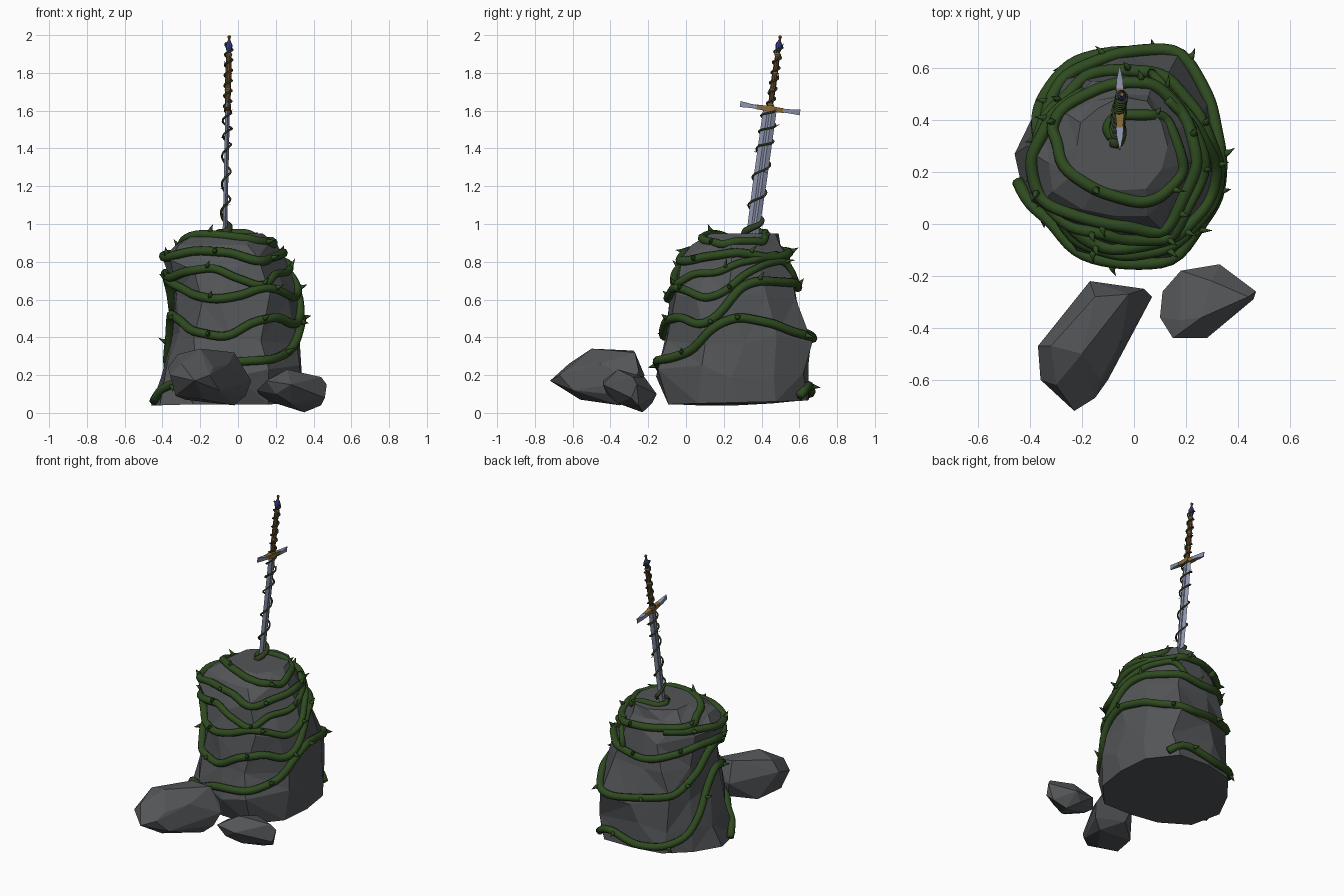
import bpy, bmesh, random
from math import sin, cos, pi, radians
from mathutils import Vector, Matrix
from mathutils.bvhtree import BVHTree

if "Cube" in bpy.data.objects:
    bpy.data.objects.remove(bpy.data.objects["Cube"])

random.seed(4)

def mat(name, c):
    m = bpy.data.materials.new(name)
    m.diffuse_color = (*c, 1)
    m.use_nodes = True
    m.node_tree.nodes["Principled BSDF"].inputs["Base Color"].default_value = m.diffuse_color
    return m

STONE = mat("stone", (.085, .09, .095))
GREEN = mat("vine_green", (.028, .07, .014))
DARKGREEN = mat("tendril_green", (.03, .05, .015))
STEEL = mat("steel", (.27, .3, .42))
GOLD = mat("gold", (.24, .14, .04))
LEATHER = mat("leather", (.13, .06, .025))
BLUE = mat("blue_gem", (.04, .05, .3))

def finish(name, bm, m, smooth=False):
    bmesh.ops.recalc_face_normals(bm, faces=bm.faces)
    me = bpy.data.meshes.new(name)
    for f in bm.faces:
        f.smooth = smooth
    bm.to_mesh(me)
    bm.free()
    me.materials.append(m)
    ob = bpy.data.objects.new(name, me)
    bpy.context.collection.objects.link(ob)
    return ob

def loft(bm, rings):
    """Skin a list of equal-length point rings and cap both ends."""
    vs = [[bm.verts.new(p) for p in r] for r in rings]
    n = len(vs[0])
    for a, b in zip(vs, vs[1:]):
        for i in range(n):
            bm.faces.new((a[i], a[(i + 1) % n], b[(i + 1) % n], b[i]))
    bm.faces.new(vs[0][::-1])
    bm.faces.new(vs[-1])

# ---- main boulder: lofted radii at 30 degree steps, irregular facets
CX, CY = -.05, .27
BASE_Z = (.055, .06, .065, .07, .065, .05, .04, .04, .045, .045, .045, .05)
RADII = [
    (.05, (.38, .41, .43, .38, .39, .37, .41, .42, .38, .36, .42, .41)),
    (.22, (.39, .41, .44, .38, .37, .35, .36, .36, .41, .43, .47, .42)),
    (.40, (.38, .40, .46, .39, .36, .32, .30, .32, .37, .38, .41, .40)),
    (.62, (.37, .35, .36, .32, .34, .31, .285, .31, .35, .36, .39, .38)),
    (.78, (.32, .29, .30, .28, .30, .32, .35, .36, .33, .31, .33, .31)),
    (.89, (.26, .23, .25, .23, .23, .26, .28, .30, .26, .24, .26, .25)),
    (.95, (.18, .18, .20, .19, .17, .18, .17, .20, .18, .17, .19, .18))]
rings = []
for k, (z, rr) in enumerate(RADII):
    ring = []
    for i, r in enumerate(rr):
        a = radians(i * 30 + (random.uniform(-8, 8) if 0 < k < 6 else 0))
        dz = random.uniform(-.045, .045) if 0 < k < 5 else 0
        ring.append((CX + r * cos(a), CY + r * sin(a) + (.03 if k == 6 else 0),
                     z + dz if k else BASE_Z[i]))
    rings.append(ring)
bm = bmesh.new()
loft(bm, rings)
bmesh.ops.triangulate(bm, faces=[f for f in bm.faces if len(f.verts) == 4 or f.calc_center_median().z < .1])
bmesh.ops.recalc_face_normals(bm, faces=bm.faces)
bvh = BVHTree.FromBMesh(bm)
finish("main_boulder", bm, STONE)

# ---- two small rocks: convex hulls
def hull_rock(name, pts):
    bm = bmesh.new()
    for p in pts:
        bm.verts.new(p)
    g = bmesh.ops.convex_hull(bm, input=bm.verts)
    bmesh.ops.delete(bm, geom=list({v for v in g["geom_interior"] if isinstance(v, bmesh.types.BMVert)}), context='VERTS')
    bmesh.ops.dissolve_limit(bm, angle_limit=radians(9), verts=bm.verts, edges=bm.edges)
    finish(name, bm, STONE)

hull_rock("small_rock_left", [
    (-.17, -.22, .20), (.04, -.25, .22), (.07, -.28, .17), (.04, -.32, .09), (-.10, -.6, .12),
    (-.23, -.72, .17), (-.36, -.6, .20), (-.37, -.47, .24), (-.28, -.35, .17), (-.20, -.50, .34),
    (-.32, -.47, .31), (-.02, -.27, .32), (-.15, -.28, .33), (-.18, -.56, .07), (-.02, -.35, .04),
    (-.18, -.40, .05), (-.14, -.25, .10), (-.30, -.62, .26), (-.13, -.60, .24), (-.33, -.55, .09),
    (-.28, -.37, .07), (-.31, -.42, .28), (-.05, -.45, .26), (-.15, -.67, .2)])
hull_rock("small_rock_right", [
    (.10, -.36, .12), (.11, -.26, .10), (.18, -.18, .12), (.33, -.155, .10), (.47, -.26, .15),
    (.46, -.29, .08), (.28, -.44, .15), (.15, -.44, .17), (.18, -.37, .19), (.26, -.36, .23),
    (.30, -.22, .19), (.44, -.28, .19), (.35, -.23, .003), (.44, -.25, .04), (.28, -.36, .05),
    (.28, -.18, .05), (.17, -.28, .06), (.20, -.42, .10), (.39, -.34, .14)])

# ---- vine helpers
def tube(name, pts, radii, m, sides=8, thorn_gap=0, thorn=.042, center=None):
    bm = bmesh.new()
    rings, side = [], None
    dist = thorn_gap * .5
    for i, p in enumerate(pts):
        t = (pts[min(i + 1, len(pts) - 1)] - pts[max(i - 1, 0)]).normalized()
        side = t.orthogonal() if side is None else side - t * side.dot(t)
        side.normalize()
        up = t.cross(side)
        r = radii(i / (len(pts) - 1))
        rings.append([p + (side * cos(2 * pi * j / sides) + up * sin(2 * pi * j / sides)) * r
                      for j in range(sides)])
        # hooked thorns pointing away from the rock
        if thorn_gap and i:
            dist += (p - pts[i - 1]).length
            if dist > thorn_gap:
                dist = random.uniform(-.05, .05)
                out = (p - center)
                out = (out - t * out.dot(t)).normalized()
                out = (out + Vector((0, 0, random.uniform(-.8, .8)))).normalized()
                b = p + out * r * .6
                u, w = t, t.cross(out).normalized()
                loft(bm, [[b + out * h * thorn + t * s + (u * cos(k * pi / 3) + w * sin(k * pi / 3)) * q
                           for k in range(6)]
                          for h, s, q in ((0, 0, r * .75), (.45, .004, r * .4), (1, .018, .001))])
    loft(bm, rings)
    return finish(name, bm, m, True)

def smooth_path(pts, n):
    for _ in range(n):
        pts = [pts[0]] + [(a + b * 2 + c) / 4 for a, b, c in zip(pts, pts[1:], pts[2:])] + [pts[-1]]
    return pts

def wrap(keys, step=5):
    """Cast (angle, height) keys inward on to the boulder."""
    zs = []
    for (a0, z0), (a1, z1) in zip(keys, keys[1:]):
        n = max(1, round((a1 - a0) / step))
        for k in range(n):
            f = k / n
            s = f * f * (3 - 2 * f)
            zs.append((a0 + (a1 - a0) * f, z0 + (z1 - z0) * s))
    out = []
    for a, z in zs + [keys[-1]]:
        d = Vector((cos(radians(a)), sin(radians(a)), 0))
        hit = bvh.ray_cast(Vector((CX, CY, z)) + d, -d)[0]
        if hit:
            out.append(hit + d * .018)
    return out

def over_top(keys):
    """Drop (x, y) keys down on to the boulder's top."""
    out = []
    for (x0, y0), (x1, y1) in zip(keys, keys[1:]):
        for k in range(5):
            o = Vector((x0 + (x1 - x0) * k / 5, y0 + (y1 - y0) * k / 5, 2))
            out.append(bvh.ray_cast(o, Vector((0, 0, -1)))[0] + Vector((0, 0, .004)))
    return out

# ---- thorny vines winding round the boulder
low = wrap([(195, .06), (210, .14), (240, .19), (270, .27), (300, .28), (322, .32), (345, .47),
            (360, .51), (385, .48), (410, .42), (428, .39), (460, .42), (490, .44), (520, .55),
            (548, .72), (575, .67), (600, .62), (620, .60), (640, .62), (660, .67), (675, .65),
            (695, .60), (710, .64), (728, .74), (750, .79), (780, .81), (785, .74), (790, .69)])
mid = wrap([(50, .09), (62, .16), (78, .13), (95, .10), (120, .11), (142, .15), (160, .28), (175, .42),
            (192, .53), (215, .50), (240, .43), (268, .40), (292, .49), (312, .51), (330, .46),
            (345, .50), (362, .67), (380, .70), (420, .69), (455, .66), (490, .69), (520, .74),
            (545, .74), (565, .71), (590, .75), (615, .77), (640, .71), (660, .66), (675, .74),
            (700, .74), (725, .80), (770, .84)])
top = wrap([(120, .84), (170, .84), (200, .82), (235, .86), (270, .85),
            (300, .80), (330, .83), (360, .85), (400, .82), (440, .85), (490, .86), (525, .87)])
top += over_top([(-.3, .35), (-.28, .22), (-.15, .13), (.02, .08), (.1, .1), (.2, .2), (.16, .33),
                 (.12, .42), (0, .42), (-.07, .42), (-.11, .37), (-.08, .32)])
heart = Vector((CX, CY, .45))
for name, path in (("vine_low", low), ("vine_middle", mid), ("vine_top", top)):
    tube(name, smooth_path(path, 3), lambda t: .024 * min(1, .75 + (1 - t)), GREEN,
         thorn_gap=.33, center=heart)

# ---- sword: local z along the blade, origin at the guard, local y is the width
axis = Vector((.022, .14, 1)).normalized()
xa = Vector((0, 1, 0)).cross(axis).normalized()
ya = axis.cross(xa)
M = Matrix((xa, ya, axis)).transposed().to_4x4()
M.translation = (-.055, .445, 1.61)

def place(ob):
    ob.matrix_world = M
    return ob

# blade with a shallow central groove
bm = bmesh.new()
SEC = [(0, 1), (.012, .35), (.008, 0), (.012, -.35), (0, -1), (-.012, -.35), (-.008, 0), (-.012, .35)]
loft(bm, [[(x * s, y * w, z) for x, y in SEC]
          for z, w, s in ((-.88, .004, .3), (-.8, .03, 1), (-.4, .036, 1), (0, .036, 1))])
place(finish("blade", bm, STEEL))

def bar(name, secs, m):
    bm = bmesh.new()
    loft(bm, [[(sx * hx, y, z + sz * hz) for sx, sz in ((-1, -1), (1, -1), (1, 1), (-1, 1))]
              for y, z, hx, hz in secs])
    place(finish(name, bm, m))

# crossguard: gold centre, flared steel tips
bar("guard_centre", [(-.075, 0, .012, .012), (-.03, 0, .016, .013), (0, 0, .018, .018),
                     (.03, 0, .016, .013), (.075, 0, .012, .012)], GOLD)
for n, s in (("front", -1), ("back", 1)):
    bar("guard_tip_" + n, [(s * .07, 0, .015, .010), (s * .11, .001, .012, .011),
                           (s * .16, .003, .002, .016)], STEEL)

def lathe(name, prof, m, sides=10, smooth=False):
    bm = bmesh.new()
    loft(bm, [[(r * cos(2 * pi * i / sides), r * sin(2 * pi * i / sides), z) for i in range(sides)]
              for r, z in prof])
    place(finish(name, bm, m, smooth))

# grip, gold rings, gem pommel and finial
lathe("grip", [(.013, .01), (.016, .1), (.016, .18), (.013, .3)], LEATHER)
for i, z in enumerate((.02, .1, .19, .29)):
    lathe(f"grip_ring_{i}", [(.015, z - .008), (.019, z), (.015, z + .008)], GOLD)
lathe("pommel_gem", [(.010, .298), (.018, .33), (.018, .343), (.008, .362)], BLUE, 8)
lathe("pommel_finial", [(.010, .358), (.005, .372), (.010, .384), (.007, .391)], GOLD, 8)

# ---- thin tendril climbing the sword
pts, a = [], radians(-120)
N = 420
for i in range(N + 1):
    z = -.68 + 1.03 * i / N
    pitch = .15 if z < -.2 else .085 if z < 0 else .055
    a += 2 * pi * 1.03 / N / pitch
    f = min(1, max(0, (z + .03) / .06))
    ry, rx = .042 * (1 - f) + .020 * f, (.023 + .003 * sin(i * .11)) * (1 - f) + .020 * f
    pts.append(M @ Vector((rx * cos(a), ry * sin(a), z)))
tube("sword_tendril", pts, lambda t: .0055 + .016 * max(0, 1 - t * 7), DARKGREEN, 6,
     thorn_gap=.2, thorn=.016, center=Vector((-.06, .43, 1.5)))
